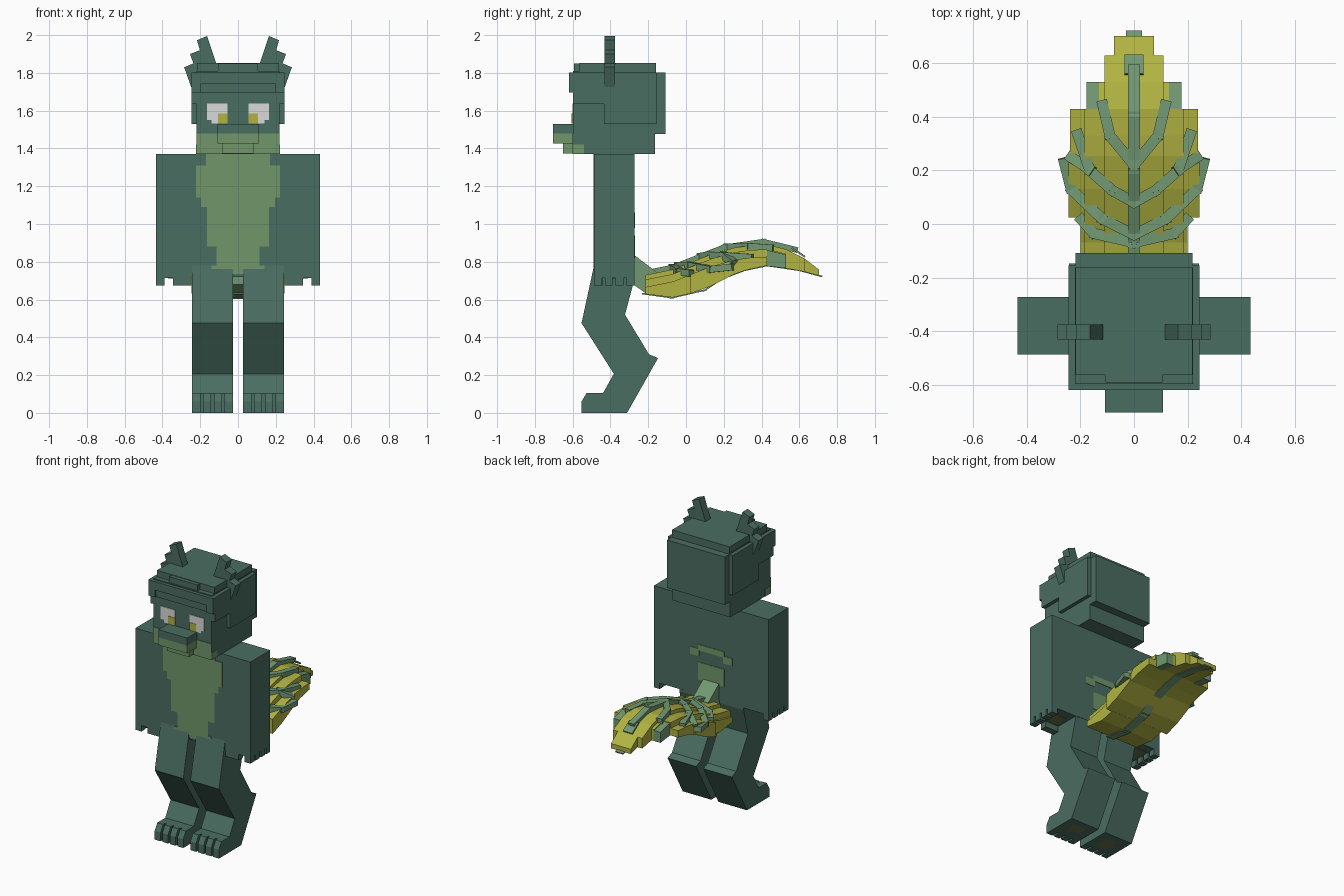
import bpy, bmesh
from mathutils import Vector

cube = bpy.data.objects.get("Cube")
if cube:
    bpy.data.objects.remove(cube, do_unlink=True)


def material(name, rgb):
    lin = [((c / 255 + 0.055) / 1.055) ** 2.4 for c in rgb] + [1.0]
    m = bpy.data.materials.new(name)
    m.use_nodes = True
    m.diffuse_color = lin
    m.node_tree.nodes["Principled BSDF"].inputs["Base Color"].default_value = lin
    return m


GREEN = material("dark green", (74, 109, 97))
PALE = material("pale green", (112, 150, 104))
LEAF = material("leaf green", (113, 152, 114))
YELLOW = material("yellow", (178, 180, 66))
WHITE = material("eye white", (218, 218, 218))
OLIVE = material("pad olive", (108, 115, 74))


def prism(axis, profile, lo, hi):
    """Extrude a 2D profile along an axis: 'x' takes (y, z), 'y' takes (x, z)."""
    def place(p, t):
        return (t, p[0], p[1]) if axis == "x" else (p[0], t, p[1])
    n = len(profile)
    verts = [place(p, lo) for p in profile] + [place(p, hi) for p in profile]
    faces = [list(range(n)), list(range(n, 2 * n))]
    faces += [[i, (i + 1) % n, n + (i + 1) % n, n + i] for i in range(n)]
    return verts, faces


def box(x0, x1, y0, y1, z0, z1):
    return prism("x", [(y0, z0), (y1, z0), (y1, z1), (y0, z1)], x0, x1)


def bar(a, b, width, thick):
    """Straight square bar between two points."""
    a, b = Vector(a), Vector(b)
    d = (b - a).normalized()
    s = d.cross(Vector((0, 0, 1))).normalized() * width / 2
    u = s.cross(d).normalized() * thick / 2
    a, b = a - d * 0.012, b + d * 0.012
    verts = [p + v for p in (a, b) for v in (s + u, s - u, -s - u, -s + u)]
    faces = [[0, 1, 2, 3], [4, 5, 6, 7]]
    faces += [[i, (i + 1) % 4, 4 + (i + 1) % 4, 4 + i] for i in range(4)]
    return verts, faces


def part(name, mat, pieces, mirror=False):
    bm = bmesh.new()
    for verts, faces in pieces:
        vs = [bm.verts.new(v) for v in verts]
        for f in faces:
            bm.faces.new([vs[i] for i in f])
    bmesh.ops.recalc_face_normals(bm, faces=bm.faces)
    mesh = bpy.data.meshes.new(name)
    bm.to_mesh(mesh)
    bm.free()
    mesh.materials.append(mat)
    ob = bpy.data.objects.new(name, mesh)
    bpy.context.collection.objects.link(ob)
    if mirror:
        mod = ob.modifiers.new("mirror", "MIRROR")
        mod.use_mirror_merge = False
    return ob


# Body with painted chest and lower back
part("body", GREEN, [box(-.22, .22, -.487, -.273, .72, 1.37)])
chest_rows = [(.17, 1.31, 1.37), (.222, 1.14, 1.31), (.195, 1.09, 1.14),
              (.165, .88, 1.09), (.115, .78, .88), (.14, .735, .78)]
part("chest_patch", PALE, [box(-w, w, -.491, -.486, a, b) for w, a, b in chest_rows])
part("back_patch", PALE, [box(-.1, .1, -.274, -.27, 1.02, 1.06),
                          box(-.1, .1, -.274, -.27, .82, .94)])
part("back_patch_sides", PALE, [box(.09, .16, -.274, -.27, .98, 1.03)], True)

# Arms, fingers and palms
part("arms", GREEN, [box(.22, .435, -.487, -.273, .715, 1.37)], True)
fingers = [box(.39, .435, y, y + .042, .675, .715) for y in (-.487, -.43, -.372, -.315)]
part("fingers", GREEN, fingers + [box(.245, .345, -.487, -.44, .675, .715)], True)
part("palms", OLIVE, [box(.27, .37, -.42, -.33, .711, .716)], True)

# Bent legs, toes and sole pads
leg = [(-.487, .78), (-.553, .475), (-.382, .207), (-.439, .105), (-.505, .105),
       (-.505, 0), (-.312, 0), (-.148, .29), (-.196, .31), (-.323, .52),
       (-.275, .70), (-.275, .78)]
part("legs", GREEN, [prism("x", leg, .027, .243)], True)
toe = [(-.553, 0), (-.553, .06), (-.526, .105), (-.503, .105), (-.503, 0)]
part("toes", GREEN, [prism("x", toe, x, x + .044) for x in (.027, .0843, .1417, .199)], True)
part("sole_pads", OLIVE, [box(.085, .185, -.46, -.37, 0, .004),
                          box(.1, .17, -.475, -.355, 0, .004)], True)

# Head with raised hair layers
part("head", GREEN, [box(-.22, .22, -.598, -.164, 1.37, 1.81)])
part("hair_top", GREEN, [box(-.218, .218, -.565, -.16, 1.80, 1.853),
                         box(-.107, .107, -.592, -.38, 1.80, 1.85)])
part("hair_back", GREEN, [box(-.218, .218, -.17, -.108, 1.476, 1.803)])
part("hair_sides", GREEN, [box(.215, .245, -.598, -.435, 1.635, 1.803),
                           box(.215, .245, -.435, -.155, 1.53, 1.803)], True)
part("brow", GREEN, [box(-.245, .245, -.62, -.59, 1.745, 1.803),
                     box(-.2, .2, -.608, -.59, 1.695, 1.75)])
part("brow_ends", GREEN, [box(.195, .245, -.62, -.59, 1.695, 1.75)], True)

# Stepped horns
horn = [(.115, 1.85), (.164, 1.995), (.217, 1.973), (.202, 1.92), (.254, 1.90),
        (.236, 1.85), (.285, 1.83), (.248, 1.725), (.165, 1.735)]
part("horns", GREEN, [prism("y", horn, -.432, -.376)], True)

# Face
part("lower_face", PALE, [box(-.22, .22, -.602, -.597, 1.37, 1.48)])
part("cheeks", PALE, [box(.219, .223, -.6, -.54, 1.37, 1.42)], True)
part("snout_top", GREEN, [box(-.108, .108, -.705, -.59, 1.478, 1.53)])
part("snout_bottom", PALE, [box(-.108, .108, -.705, -.59, 1.425, 1.478)])
part("jaw", PALE, [box(-.083, .083, -.65, -.59, 1.372, 1.425)])
part("eyes", WHITE, [box(.055, .165, -.602, -.597, 1.55, 1.638),
                     box(.055, .14, -.602, -.597, 1.532, 1.55)], True)
part("pupils", YELLOW, [box(.055, .105, -.605, -.597, 1.532, 1.585)], True)

# Tail: overlapping stepped segments along an arched path
TOP = [(-.22, .735), (-.07, .765), (.2, .872), (.41, .902), (.58, .86), (.71, .76)]
LOW = [(-.22, .63), (-.075, .61), (.1, .65), (.19, .71), (.31, .755), (.43, .78),
       (.6, .755), (.71, .725)]


def height(path, y):
    for (y0, z0), (y1, z1) in zip(path, path[1:]):
        if y <= y1:
            return z0 + (z1 - z0) * (y - y0) / (y1 - y0)
    return path[-1][1]


segments = [(-.215, -.07, .2), (-.07, .03, .2), (.025, .13, .245), (.13, .255, .245),
            (.255, .33, .24), (.33, .43, .24), (.43, .53, .13), (.53, .63, .11),
            (.63, .703, .075)]
tiers = [(.245, .07), (.185, .03), (.11, .006)]


def tail_block(y0, y1, x0, x1, drop):
    prof = [(y0, height(LOW, y0)), (y1, height(LOW, y1)),
            (y1, max(height(TOP, y1) - drop, height(LOW, y1) + .03)),
            (y0, max(height(TOP, y0) - drop, height(LOW, y0) + .03))]
    return prism("x", prof, x0, x1)


blocks = []
for y0, y1, w in segments:
    for tw, drop in tiers:
        if tw == .11 or w > tw or (w > .185 and tw == .245) or (w > .11 and tw == .185):
            h = min(w, tw)
            blocks.append(tail_block(y0, y1, -h, h, drop))
part("tail", YELLOW, blocks)
part("tail_tip_sides", LEAF, [tail_block(.42, .53, .125, .178, .035)], True)
root = [(-.28, .84), (-.155, .745), (-.155, .66), (-.215, .635), (-.28, .68)]
part("tail_root", LEAF, [prism("x", root, -.06, .06)])

# Leaf veins on the tail and a stripe below it


def on_tail(x, y):
    return (x, y, height(TOP, y) - 1.6 * x * x + .004)


spine = [-.2, -.07, .06, .2, .3, .41, .58]
part("tail_spine", LEAF, [bar(on_tail(0, a), on_tail(0, b), .045, .03)
                          for a, b in zip(spine, spine[1:])])
part("tail_end_patch", LEAF, [bar(on_tail(0, .57), on_tail(0, .62), .07, .01)])
branches = [[(0, -.07), (.15, -.035), (.2, .02)],
            [(0, -.04), (.12, .02), (.235, .13), (.262, .235)],
            [(0, .08), (.08, .125), (.165, .2), (.212, .34)],
            [(0, .22), (.09, .33), (.118, .45)],
            [(.16, .2), (.235, .25)]]
veins = [bar(on_tail(*a), on_tail(*b), .04, .035)
         for path in branches for a, b in zip(path, path[1:])]
part("tail_veins", LEAF, veins, True)
part("tail_under_stripe", LEAF, [bar((0, a[0], a[1]), (0, b[0], b[1]), .06, .008)
                                 for a, b in zip(LOW, LOW[1:])])
